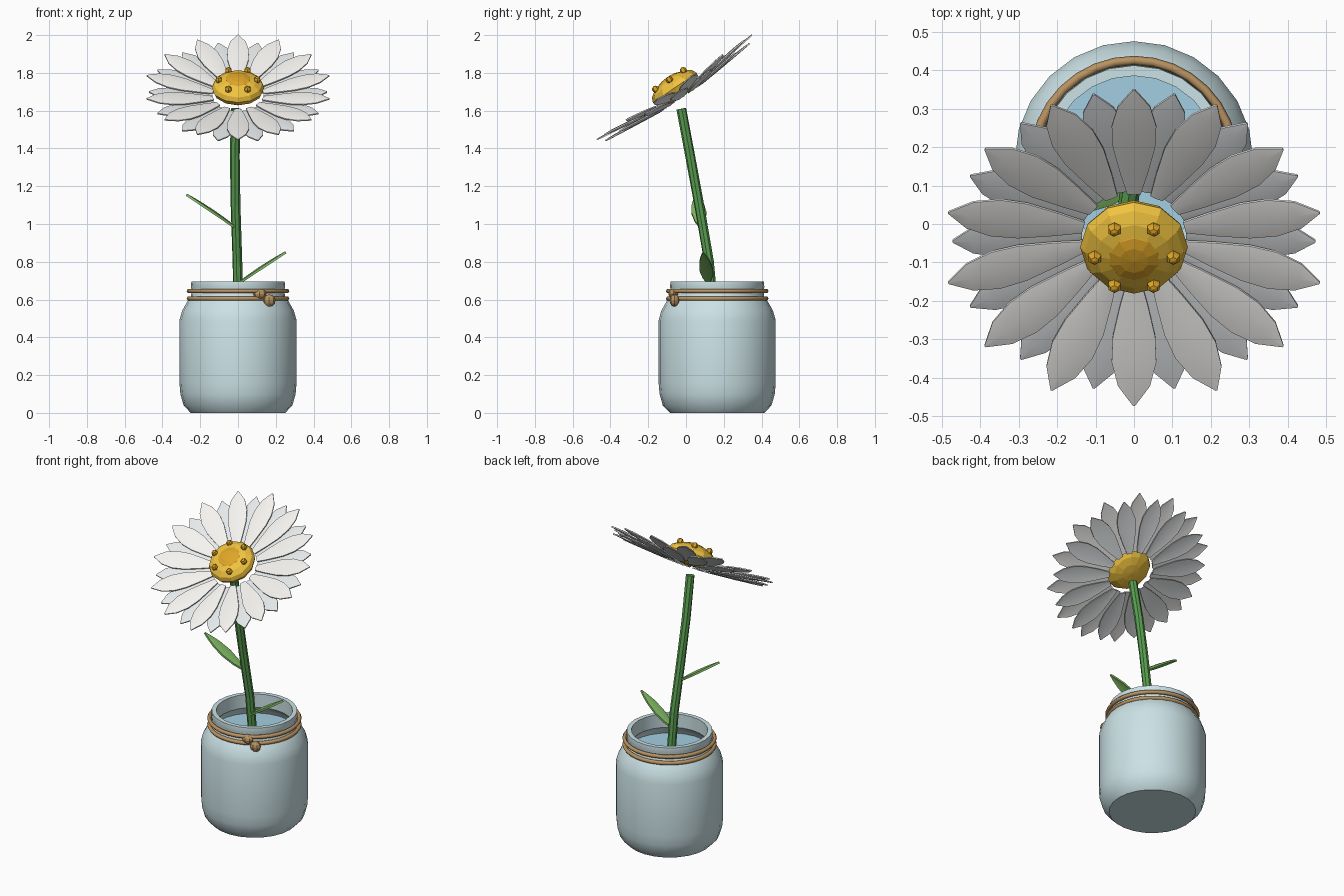
import bpy, bmesh
from math import pi, sin, cos, radians, sqrt
from mathutils import Matrix, Vector

if "Cube" in bpy.data.objects:
    bpy.data.objects.remove(bpy.data.objects["Cube"])

def mat(name, rgb):
    m = bpy.data.materials.new(name)
    m.diffuse_color = (*rgb, 1)
    m.use_nodes = True
    m.node_tree.nodes["Principled BSDF"].inputs["Base Color"].default_value = m.diffuse_color
    return m

GLASS = mat("glass", (0.60, 0.76, 0.79))
WATER = mat("water", (0.36, 0.62, 0.76))
TWINE = mat("twine", (0.48, 0.29, 0.12))
STEM = mat("stem_green", (0.10, 0.34, 0.08))
LEAF = mat("leaf_green", (0.22, 0.50, 0.13))
WHITE = mat("petal_white", (0.92, 0.91, 0.88))
BACKW = mat("petal_shade", (0.80, 0.83, 0.84))
YELLOW = mat("yellow", (0.88, 0.55, 0.05))
ORANGE = mat("orange", (0.74, 0.38, 0.02))

def finish(bm, name, material, smooth=None, matrix=None):
    bmesh.ops.recalc_face_normals(bm, faces=bm.faces)
    me = bpy.data.meshes.new(name)
    bm.to_mesh(me)
    bm.free()
    me.materials.append(material)
    ob = bpy.data.objects.new(name, me)
    bpy.context.collection.objects.link(ob)
    if matrix:
        ob.matrix_world = matrix
    if smooth:
        bpy.ops.object.select_all(action='DESELECT')
        ob.select_set(True)
        bpy.context.view_layer.objects.active = ob
        bpy.ops.object.shade_smooth_by_angle(angle=radians(smooth))
    return ob

def lathe(name, profile, n, material, loc, closed=False, smooth=35):
    bm = bmesh.new()
    rings = []
    for r, z in profile:
        if r == 0:
            rings.append([bm.verts.new((0, 0, z))] * n)
        else:
            rings.append([bm.verts.new((r * cos(2*pi*i/n), r * sin(2*pi*i/n), z)) for i in range(n)])
    pairs = list(zip(rings, rings[1:])) + ([(rings[-1], rings[0])] if closed else [])
    for a, b in pairs:
        for i in range(n):
            j = (i + 1) % n
            bm.faces.new(list(dict.fromkeys((a[i], a[j], b[j], b[i]))))
    return finish(bm, name, material, smooth, Matrix.Translation(loc))

def ball(name, r, loc, material, scale=(1, 1, 1), u=12, v=8, frame=Matrix(), smooth=None):
    bm = bmesh.new()
    bmesh.ops.create_uvsphere(bm, u_segments=u, v_segments=v, radius=r)
    bmesh.ops.scale(bm, vec=scale, verts=bm.verts)
    return finish(bm, name, material, smooth, frame @ Matrix.Translation(loc))

def blade(bm, rows, matrix, ridge, thick):
    """Ridged blade along +x from (x, half width, height) rows, with thickness."""
    layers = []
    for dz in (0, -thick):
        layers.append([[bm.verts.new(matrix @ Vector((x, s * w, h + dz + (ridge * w if s == 0 else 0))))
                        for s in (-1, 0, 1)] for x, w, h in rows])
    top, bot = layers
    for lay in layers:
        for a, b in zip(lay, lay[1:]):
            for k in (0, 1):
                bm.faces.new((a[k], a[k+1], b[k+1], b[k]))
    rim = lambda L: [r[0] for r in L] + [L[-1][1]] + [r[2] for r in reversed(L)] + [L[0][1]]
    t, b = rim(top), rim(bot)
    for i in range(len(t)):
        j = (i + 1) % len(t)
        bm.faces.new((t[i], t[j], b[j], b[i]))

# Jar and water
JAR = (0, 0.165, 0)
lathe("jar", [(0, 0), (0.25, 0), (0.288, 0.04), (0.305, 0.10), (0.31, 0.16), (0.31, 0.49),
              (0.296, 0.54), (0.268, 0.59), (0.25, 0.61), (0.245, 0.65), (0.25, 0.665), (0.247, 0.695),
              (0.22, 0.695), (0.22, 0.61), (0.245, 0.58), (0.285, 0.49), (0.285, 0.12),
              (0.25, 0.03), (0, 0.03)], 24, GLASS, JAR)
lathe("water", [(0, 0.04), (0.24, 0.04), (0.28, 0.12), (0.28, 0.49), (0.25, 0.56), (0, 0.56)], 24, WATER, JAR)

# Twine wraps and knot
for i, z in enumerate((0.645, 0.605)):
    lathe("twine_%d" % i, [(0.26 + 0.012 * cos(k*pi/3), z + 0.012 * sin(k*pi/3)) for k in range(6)],
          32, TWINE, JAR, closed=True, smooth=70)
ball("knot_large", 0.036, (0.115, -0.065, 0.63), TWINE, (1, 0.8, 0.75), 8, 6)
ball("knot_small", 0.034, (0.165, -0.06, 0.595), TWINE, (1, 0.8, 0.95), 8, 6)

# Stem: octagonal tube along a bent path
path = [Vector(p) for p in ((0.005, 0.165, 0.1), (0.003, 0.15, 0.5), (-0.003, 0.122, 0.8),
                            (-0.013, 0.07, 1.1), (-0.017, 0.022, 1.36), (-0.012, -0.025, 1.61))]
bm = bmesh.new()
rings = []
for i, p in enumerate(path):
    d = path[min(i+1, len(path)-1)] - path[max(i-1, 0)]
    q = d.to_track_quat('Z', 'Y').to_matrix()
    rings.append([bm.verts.new(p + q @ Vector((0.026 * cos(k*pi/4), 0.026 * sin(k*pi/4), 0))) for k in range(8)])
for a, b in zip(rings, rings[1:]):
    for k in range(8):
        bm.faces.new((a[k], a[(k+1) % 8], b[(k+1) % 8], b[k]))
bm.faces.new(rings[0])
bm.faces.new(rings[-1])
finish(bm, "stem", STEM)

# Leaves
def leaf(name, a, b, half):
    a, b = Vector(a), Vector(b)
    x = (b - a).normalized()
    y = Vector((0, 1, 0))
    y = (y - x * y.dot(x)).normalized()
    z = x.cross(y)
    if z.z < 0:
        y, z = -y, -z
    m = Matrix((x, y, z)).transposed().to_4x4()
    m.translation = a
    L = (b - a).length
    prof = ((0, 0.15), (0.2, 0.7), (0.45, 1), (0.7, 0.8), (0.88, 0.4), (1, 0.03))
    bm = bmesh.new()
    blade(bm, [(t * L, w * half, 0) for t, w in prof], m, 0.2, 0.012)
    finish(bm, name, LEAF, 40)

leaf("leaf_left", (-0.01, 0.08, 0.985), (-0.27, 0.055, 1.16), 0.04)
leaf("leaf_right", (0.0, 0.12, 0.69), (0.25, 0.09, 0.855), 0.036)

# Flower head frame, tilted towards the front
HEAD = Matrix.Translation((0, -0.025, 1.67)) @ Matrix.Rotation(radians(34), 4, 'X')

# Two rings of cupped petals
def petals(name, n, phase, tip, half, z0, rise, material):
    prof = ((0, 0.3), (0.2, 0.62), (0.45, 0.95), (0.65, 1), (0.84, 0.72), (1, 0.04))
    r0 = 0.135
    rows = [(r0 + t * (tip - r0), w * half, z0 + rise * t) for t, w in prof]
    bm = bmesh.new()
    for i in range(n):
        blade(bm, rows, Matrix.Rotation(phase + 2*pi*i/n, 4, 'Z'), 0.12, 0.007)
    finish(bm, name, material, 40, HEAD)

petals("petals_front", 14, pi/2, 0.495, 0.058, 0.018, 0.05, WHITE)
petals("petals_back", 14, pi/2 + pi/14, 0.472, 0.056, 0.003, 0.035, BACKW)

# Flower centre, darker cap and ring of beads
ball("flower_centre", 0.14, (0, 0, 0.062), YELLOW, (1, 1, 0.46), 12, 8, HEAD)
ball("centre_cap", 0.075, (0, 0, 0.108), ORANGE, (1, 1, 0.3), 10, 6, HEAD)
for i in range(6):
    a = i * pi / 3
    ball("bead_%d" % i, 0.019, (0.102 * cos(a), 0.102 * sin(a), 0.112), ORANGE, (1, 1, 1), 6, 5, HEAD)
